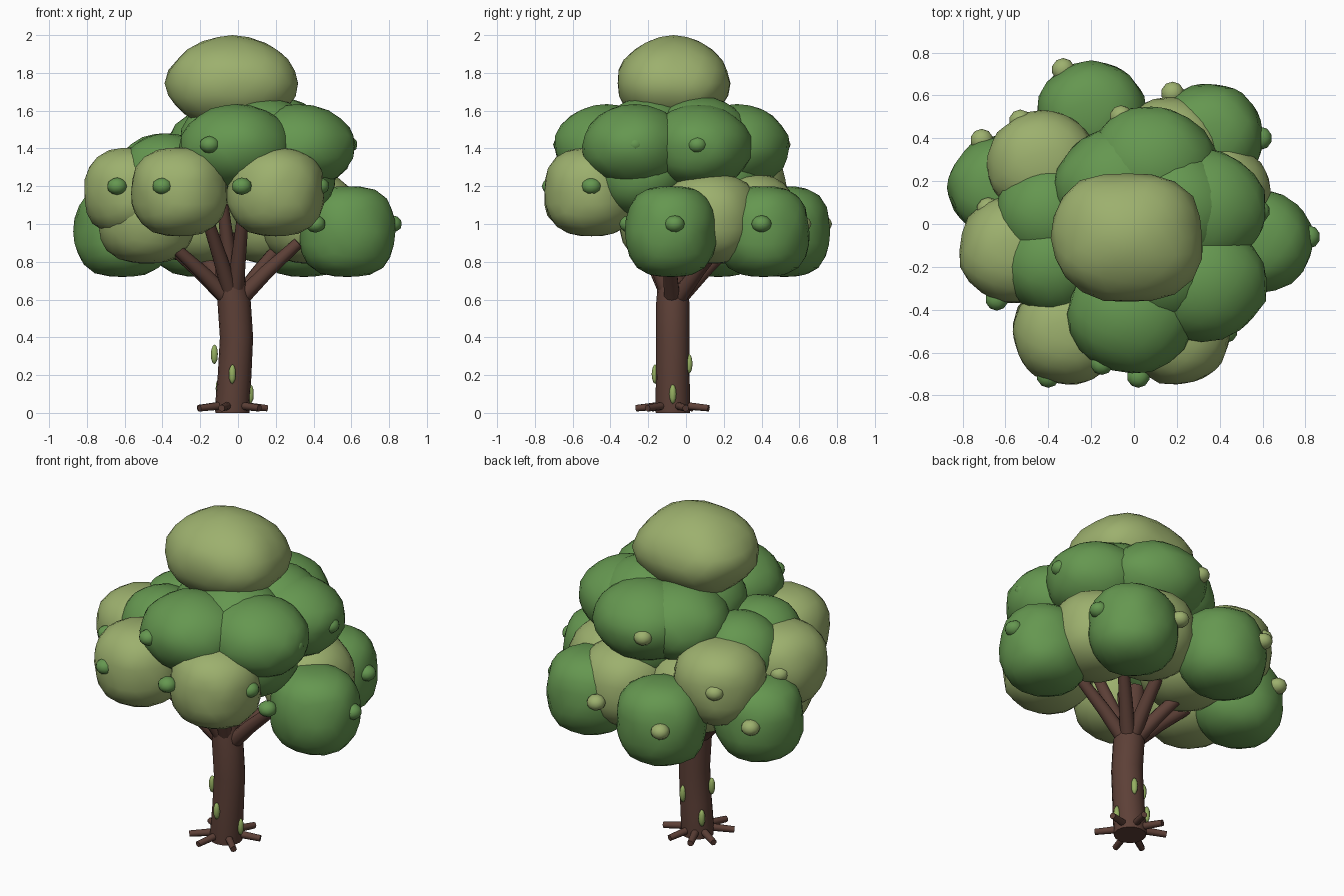
import bpy, bmesh, math
from mathutils import Vector, noise

cube = bpy.data.objects.get("Cube")
if cube:
    bpy.data.objects.remove(cube)


def material(name, rgb):
    m = bpy.data.materials.new(name)
    m.use_nodes = True
    m.diffuse_color = (*rgb, 1)
    bsdf = next(n for n in m.node_tree.nodes if n.type == 'BSDF_PRINCIPLED')
    bsdf.inputs["Base Color"].default_value = (*rgb, 1)
    return m


GREEN = material("leaf green", (.13, .31, .08))
OLIVE = material("pale olive green", (.335, .435, .155))
BARK = material("brown bark", (.109, .051, .038))
SPROUT = material("sprout green", (.3, .43, .12))


def finish(name, bm, mat, location=(0, 0, 0)):
    mesh = bpy.data.meshes.new(name)
    bmesh.ops.recalc_face_normals(bm, faces=bm.faces)
    for f in bm.faces:
        f.smooth = True
    bm.to_mesh(mesh)
    bm.free()
    mesh.materials.append(mat)
    obj = bpy.data.objects.new(name, mesh)
    obj.location = location
    bpy.context.collection.objects.link(obj)
    return obj


def blob(name, centre, radii, mat, power=2, plan=2, lumps=.06, detail=3):
    """Lump: plan squares it seen from above, power squares or tapers its sides."""
    bm = bmesh.new()
    bmesh.ops.create_icosphere(bm, subdivisions=detail, radius=1)
    for v in bm.verts:
        d = v.co.normalized()
        flat = (abs(d.x) ** plan + abs(d.y) ** plan) ** (1 / plan)
        r = (flat ** power + abs(d.z) ** power) ** (-1 / power)
        bump = 1 + lumps * noise.noise(d * 2 + Vector(centre) * 7)
        v.co = Vector((d.x * bump * radii[0], d.y * bump * radii[1],
                       d.z * radii[2])) * r
    return finish(name, bm, mat, centre)


def tube(name, points, radii, mat, sides=12):
    """Capped tube of rings following a path."""
    points = [Vector(p) for p in points]
    bm = bmesh.new()
    rings = []
    for i, p in enumerate(points):
        along = points[min(i + 1, len(points) - 1)] - points[max(i - 1, 0)]
        q = Vector((0, 0, 1)).rotation_difference(along)
        ring = []
        for k in range(sides):
            a = math.tau * k / sides
            offset = Vector((math.cos(a), math.sin(a), 0)) * radii[i]
            ring.append(bm.verts.new(p + q @ offset))
        rings.append(ring)
    for a, b in zip(rings, rings[1:]):
        for k in range(sides):
            n = (k + 1) % sides
            bm.faces.new((a[k], a[n], b[n], b[k]))
    bm.faces.new(rings[0])
    bm.faces.new(rings[-1])
    obj = finish(name, bm, mat)
    for i in (-1, -2):
        obj.data.polygons[i].use_smooth = False
    return obj


# Crown, layer by layer: name, colour, height, radii, side power, plan power, spots
LAYERS = [
    ("low_foliage", GREEN, .96, (.255, .24, .24), 2.8, 2,
     [(.58, -.08), (.35, .41), (-.2, .52), (-.61, .17)]),
    ("inner_foliage", OLIVE, 1.03, (.26, .26, .24), 2.5, 2,
     [(.38, .13), (.17, .33), (-.48, -.1), (-.2, .2)]),
    ("middle_foliage", OLIVE, 1.17, (.255, .25, .235), 2.6, 2,
     [(-.31, -.5), (.2, -.5), (-.56, -.12), (-.43, .28)]),
    ("shoulder_foliage", GREEN, 1.26, (.24, .24, .22), 2.1, 2,
     [(-.38, -.18), (-.4, .05), (.28, -.24), (.1, .2)]),
    ("upper_foliage", GREEN, 1.41, (.3, .28, .225), 2, 2,
     [(-.01, -.42), (.32, -.27), (.32, .07), (.08, .27), (-.07, .17)]),
    ("high_foliage", GREEN, 1.44, (.28, .27, .235), 2, 2,
     [(-.03, -.06), (.13, -.2), (.2, .08)]),
    ("top_foliage", OLIVE, 1.745, (.35, .305, .255), 1.85, 2.5, [(-.03, -.065)]),
]
for name, mat, z, radii, power, plan, spots in LAYERS:
    for i, (x, y) in enumerate(spots):
        blob(f"{name}_{i + 1}", (x, y, z), radii, mat, power, plan)

# Small leaf buds sitting on the foliage
BUDS = [
    (1.42, GREEN, [(-.15, -.65), (.57, -.27), (.58, .06)]),
    (1.42, OLIVE, [(-.06, .5)]),
    (1.2, GREEN, [(-.64, -.35), (-.4, -.71), (.02, -.71), (.43, -.5)]),
    (1.2, OLIVE, [(-.53, .48), (-.68, .07)]),
    (1, GREEN, [(.815, -.06), (.41, -.3), (.59, .4)]),
    (1, OLIVE, [(.18, .61), (-.33, .72), (-.71, .39)]),
]
for z, mat, spots in BUDS:
    for i, (x, y) in enumerate(spots):
        blob(f"leaf_bud_{mat.name}_{i + 1}", (x, y, z),
             (.054, .054, .046), mat, lumps=0, detail=2)

# Gently bowed trunk
Y = -.07
tube("trunk", [(-.03, Y, 0), (-.03, Y, .03), (-.018, Y, .2), (-.008, Y, .4),
               (-.02, Y, .58), (-.045, Y, .74), (-.07, Y, .95)],
     [.09, .092, .089, .088, .088, .075, .05], BARK, 16)

# Branches fanning out into the crown
TIPS = [(.32, -.1, .9), (.25, .2, .92), (.02, .3, .95), (-.24, .25, .92),
        (-.38, .05, .9), (-.34, -.2, .88), (-.17, -.3, 1.05),
        (.03, -.28, 1.08), (-.08, -.18, 1.1)]
for i, tip in enumerate(TIPS):
    base = Vector((-.02, Y, .57))
    tip = Vector(tip)
    mid = base.lerp(tip, .5) + Vector((0, 0, .01))
    tube(f"branch_{i + 1}", [base, mid, tip], [.046, .038, .03], BARK, 10)

# Radial roots
for i, angle in enumerate((20, 72, 112, 150, 212, 255, 318)):
    a = math.radians(angle)
    d = Vector((math.cos(a), math.sin(a), 0))
    base = Vector((-.035, Y, .04))
    tube(f"root_{i + 1}", [base + d * .05, base + d * .2 - Vector((0, 0, .015))],
         [.022, .018], BARK, 8)

# Little sprouts on the trunk
SPROUTS = [(-.125, Y, .31), (-.03, -.163, .205), (.065, Y, .1),
           (.01, .016, .26), (-.1, -.01, .13)]
for i, p in enumerate(SPROUTS):
    blob(f"trunk_sprout_{i + 1}", p, (.019, .019, .052), SPROUT, lumps=0, detail=2)
